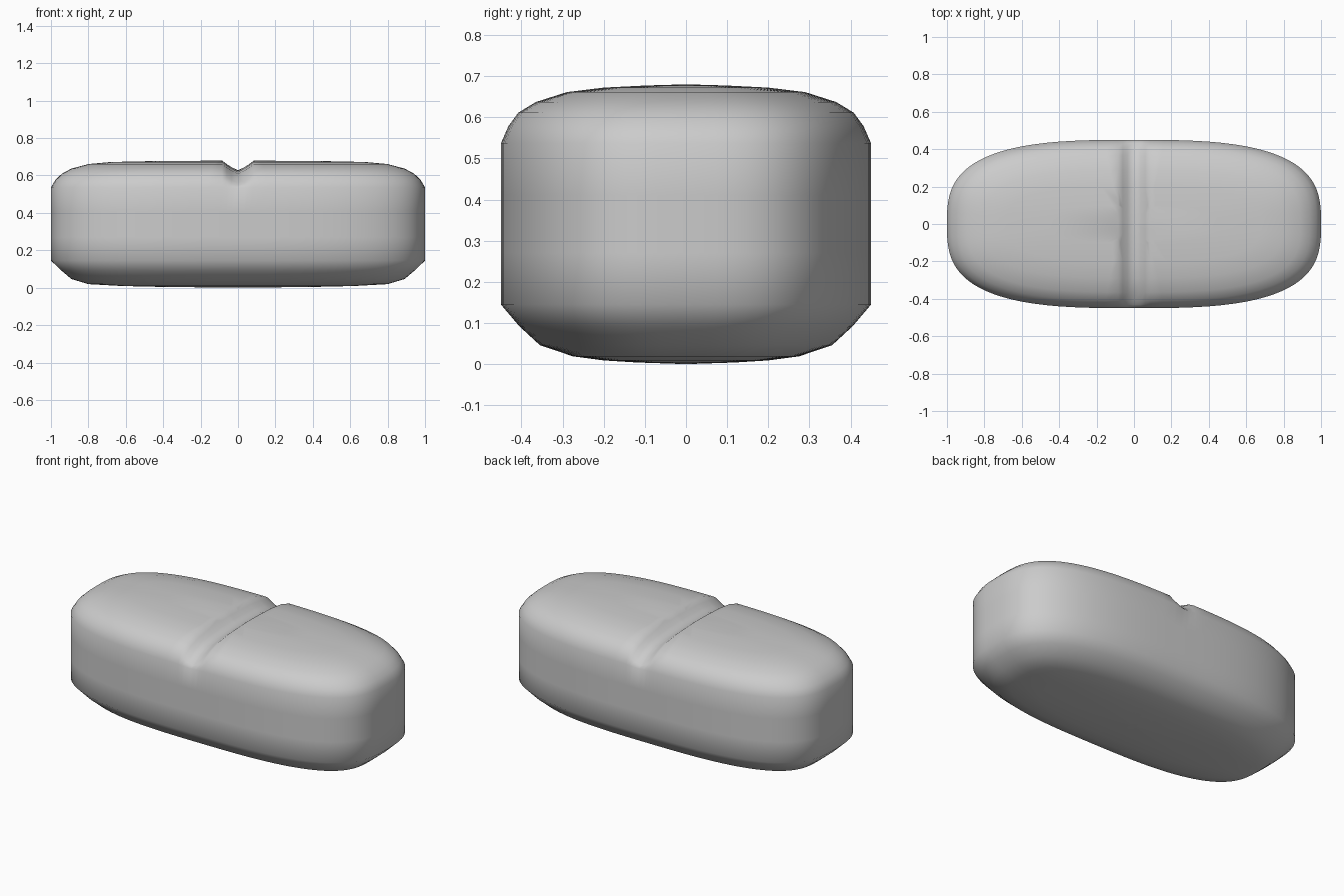
import bpy, bmesh, math

if "Cube" in bpy.data.objects:
    bpy.data.objects.remove(bpy.data.objects["Cube"])

SEG = 96


def outline(rx, ry, z, n=3.0):
    """Superellipse ring."""
    pts = []
    for i in range(SEG):
        a = 2 * math.pi * i / SEG
        c, s = math.cos(a), math.sin(a)
        pts.append((rx * math.copysign(abs(c) ** (2 / n), c),
                    ry * math.copysign(abs(s) ** (2 / n), s), z))
    return pts


# Half length, half width and height of each ring, bottom to top
rings = [
    (0.40, 0.12, 0.004), (0.62, 0.20, 0.009), (0.80, 0.275, 0.019),
    (0.89, 0.355, 0.046), (0.945, 0.405, 0.092), (1.00, 0.45, 0.145),
    (1.00, 0.45, 0.27), (1.00, 0.45, 0.41), (1.00, 0.45, 0.537),
    (0.975, 0.432, 0.578), (0.94, 0.408, 0.611), (0.89, 0.365, 0.637),
    (0.80, 0.29, 0.661), (0.68, 0.20, 0.672), (0.45, 0.10, 0.677),
]

# Tablet body
bm = bmesh.new()
loops = [[bm.verts.new(p) for p in outline(*r)] for r in rings]
for lo, hi in zip(loops, loops[1:]):
    for i in range(SEG):
        j = (i + 1) % SEG
        bm.faces.new((lo[i], lo[j], hi[j], hi[i]))
bottom = bm.verts.new((0, 0, 0))
top = bm.verts.new((0, 0, 0.68))
for i in range(SEG):
    j = (i + 1) % SEG
    bm.faces.new((loops[0][j], loops[0][i], bottom))
    bm.faces.new((loops[-1][i], loops[-1][j], top))

# Score groove across the top: slice, then press down
for x in (-0.085, -0.06, -0.035, 0, 0.035, 0.06, 0.085):
    geom = bm.verts[:] + bm.edges[:] + bm.faces[:]
    bmesh.ops.bisect_plane(bm, geom=geom, plane_co=(x, 0, 0), plane_no=(1, 0, 0), dist=1e-5)
for v in bm.verts:
    if abs(v.co.x) < 0.085 and v.co.z > 0.53:
        fade = min(1, (v.co.z - 0.53) / 0.08)
        v.co.z -= 0.052 * (1 - (abs(v.co.x) / 0.085) ** 1.3) * fade

bmesh.ops.recalc_face_normals(bm, faces=bm.faces[:])
for f in bm.faces:
    f.smooth = True
mesh = bpy.data.meshes.new("scored_tablet")
bm.to_mesh(mesh)
bm.free()
bpy.context.collection.objects.link(bpy.data.objects.new("scored_tablet", mesh))
